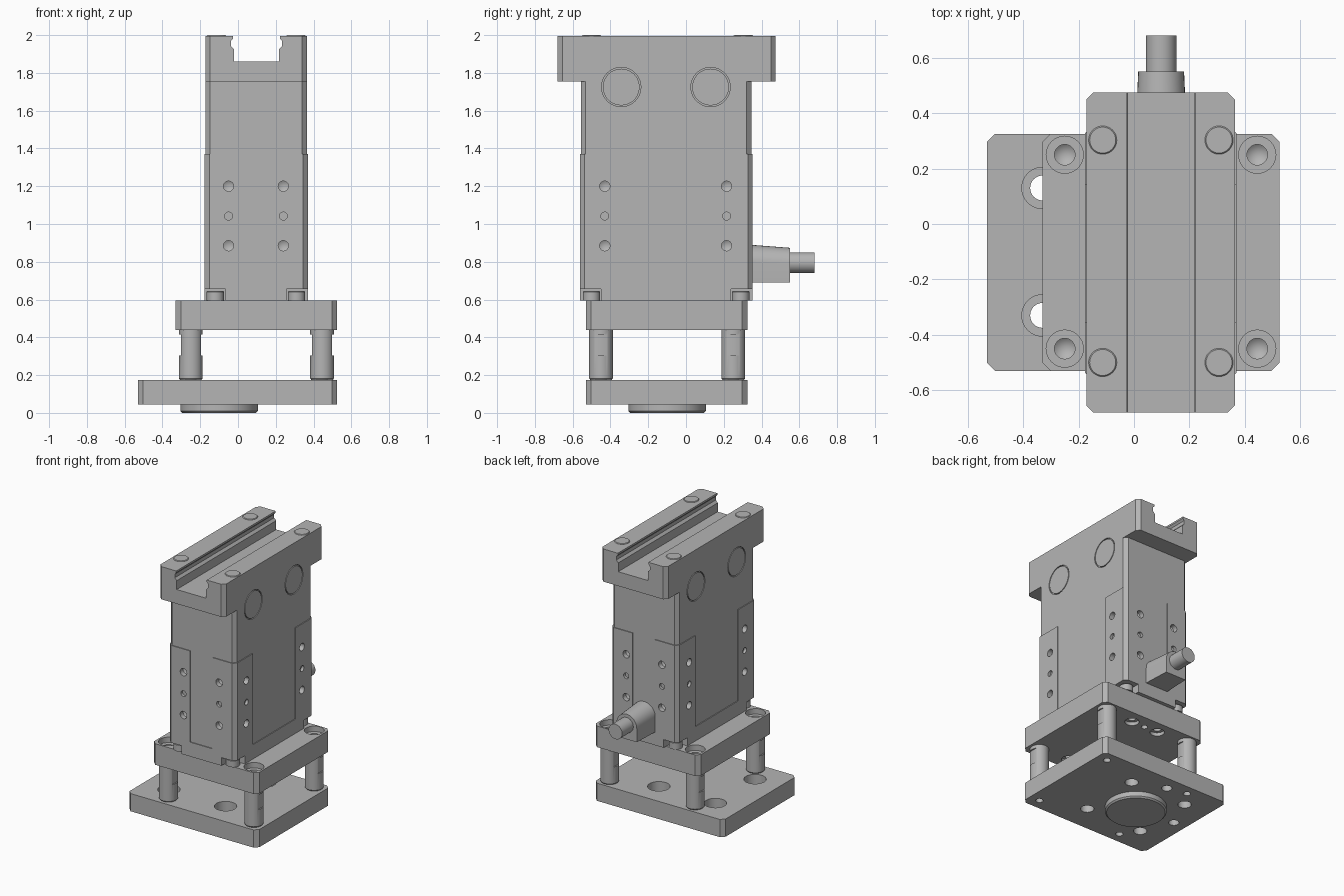
import bpy, bmesh, math
from mathutils import Matrix, Vector

cube = bpy.data.objects.get("Cube")
if cube:
    bpy.data.objects.remove(cube, do_unlink=True)

grey = bpy.data.materials.new("machined grey")
grey.use_nodes = True
grey.diffuse_color = (0.46, 0.46, 0.46, 1)
grey.node_tree.nodes["Principled BSDF"].inputs["Base Color"].default_value = grey.diffuse_color

UP, DOWN = Vector((0, 0, 1)), Vector((0, 0, -1))
FRONT, BACK = Vector((0, -1, 0)), Vector((0, 1, 0))
RIGHT, LEFT = Vector((-1, 0, 0)), Vector((1, 0, 0))


def make(name, bm):
    """Turn a bmesh into a shaded object."""
    bmesh.ops.recalc_face_normals(bm, faces=bm.faces)
    mesh = bpy.data.meshes.new(name)
    bm.to_mesh(mesh)
    bm.free()
    mesh.materials.append(grey)
    obj = bpy.data.objects.new(name, mesh)
    bpy.context.collection.objects.link(obj)
    mesh.shade_smooth()
    mesh.set_sharp_from_angle(angle=math.radians(30))
    return obj


def lathe(bm, profile, loc, axis=UP, ring=False, steps=32):
    """Revolve (radius, height) points about an axis through loc."""
    part = bmesh.new()
    vs = [part.verts.new((r, 0, h)) for r, h in profile]
    pairs = list(zip(vs, vs[1:])) + ([(vs[-1], vs[0])] if ring else [])
    edges = [part.edges.new(p) for p in pairs]
    bmesh.ops.spin(part, geom=vs + edges, cent=(0, 0, 0), axis=(0, 0, 1),
                   angle=math.tau, steps=steps)
    bmesh.ops.remove_doubles(part, verts=part.verts, dist=0.0003)
    part.transform(Matrix.Translation(loc) @ axis.to_track_quat('Z', 'Y').to_matrix().to_4x4())
    bmesh.ops.recalc_face_normals(part, faces=part.faces)
    add(bm, part)


def add(bm, part):
    temp = bpy.data.meshes.new("temp")
    part.to_mesh(temp)
    part.free()
    bm.from_mesh(temp)
    bpy.data.meshes.remove(temp)


def loft(bm, start, end):
    """Bridge two matching outlines and cap them."""
    a = [bm.verts.new(p) for p in start]
    b = [bm.verts.new(p) for p in end]
    n = len(a)
    bm.faces.new(a[::-1])
    bm.faces.new(b)
    for i in range(n):
        j = (i + 1) % n
        bm.faces.new((a[i], a[j], b[j], b[i]))


def box(bm, x0, x1, y0, y1, z0, z1, c=0.0):
    """Box with optional chamfered upright corners."""
    if c:
        pts = [(x0 + c, y0), (x1 - c, y0), (x1, y0 + c), (x1, y1 - c),
               (x1 - c, y1), (x0 + c, y1), (x0, y1 - c), (x0, y0 + c)]
    else:
        pts = [(x0, y0), (x1, y0), (x1, y1), (x0, y1)]
    loft(bm, [(*p, z0) for p in pts], [(*p, z1) for p in pts])


def plate(name, *dims):
    bm = bmesh.new()
    box(bm, *dims)
    return make(name, bm)


def cut(obj, bm):
    """Subtract the bmesh from obj and bake the result."""
    cutter = make("cutter", bm)
    mod = obj.modifiers.new("cut", 'BOOLEAN')
    mod.operation, mod.solver, mod.object = 'DIFFERENCE', 'EXACT', cutter
    deps = bpy.context.evaluated_depsgraph_get()
    mesh = bpy.data.meshes.new_from_object(obj.evaluated_get(deps))
    obj.modifiers.clear()
    obj.data = mesh
    bpy.data.objects.remove(cutter, do_unlink=True)
    mesh.shade_smooth()
    mesh.set_sharp_from_angle(angle=math.radians(30))


def hole(bm, loc, axis, r, depth, tip=0.0, bore=0.0, bore_depth=0.0):
    """Drill cutter: optional counterbore, shaft, conical tip."""
    top = max(r, bore)
    prof = [(0, 0.02), (top, 0.02)]
    if bore:
        prof += [(bore, -bore_depth), (r, -bore_depth)]
    else:
        prof += [(r, -depth / 2)]
    lathe(bm, prof + [(r, -depth), (0, -depth - tip)], loc, axis)


POSTS = [(x, y) for x in (-0.25, 0.445) for y in (-0.45, 0.25)]

# Base plate with mounting holes and locating boss
base = plate("base_plate", -0.53, 0.525, -0.53, 0.325, 0.045, 0.175, 0.028)
bm = bmesh.new()
for x in (-0.33, 0.13):
    for y in (-0.33, 0.13):
        hole(bm, (x, y, 0.175), UP, 0.045, 0.16, bore=0.075, bore_depth=0.07)
for x, y in ((-0.1, 0.22), (-0.43, -0.1)):
    hole(bm, (x, y, 0.045), DOWN, 0.035, 0.05)
for x, y in POSTS:
    hole(bm, (x, y, 0.045), DOWN, 0.025, 0.05, tip=0.015)
cut(base, bm)

bm = bmesh.new()
lathe(bm, [(0, 0), (0.195, 0), (0.205, 0.01), (0.205, 0.045), (0, 0.045)],
      (-0.1, -0.1, 0), steps=64)
make("locating_boss", bm)

# Four posts with spanner flats
for i, (x, y) in enumerate(POSTS):
    bm = bmesh.new()
    lathe(bm, [(0, 0), (0.057, 0), (0.063, 0.008), (0.063, 0.265), (0, 0.265)], (x, y, 0.175))
    post = make(f"post_{i + 1}", bm)
    bm = bmesh.new()
    for s in (-1, 1):
        a, b = sorted((x + s * 0.053, x + s * 0.1))
        box(bm, a, b, y - 0.1, y + 0.1, 0.305, 0.415)
    cut(post, bm)

# Upper plate with counterbored screws
upper = plate("upper_plate", -0.33, 0.525, -0.53, 0.325, 0.44, 0.595, 0.028)
bm = bmesh.new()
for x, y in POSTS:
    hole(bm, (x, y, 0.595), UP, 0.037, 0.09, tip=0.03, bore=0.067, bore_depth=0.04)
for y in (-0.43, 0.225):
    for x in (-0.012, 0.207):
        hole(bm, (x, y, 0.44), DOWN, 0.026, 0.06, tip=0.015, bore=0.048, bore_depth=0.025)
    hole(bm, (0.098, y, 0.44), DOWN, 0.022, 0.03)
cut(upper, bm)

# Lower housing: corner notches, recessed centre panels, threaded holes
X0, X1, Y0, Y1 = -0.177, 0.37, -0.562, 0.352
lower = plate("lower_housing", X0, X1, Y0, Y1, 0.595, 1.37, 0.025)
bm = bmesh.new()
for xa, xb in ((X0 - 0.05, -0.065), (0.258, X1 + 0.05)):
    for ya, yb in ((Y0 - 0.05, -0.45), (0.238, Y1 + 0.05)):
        box(bm, xa, xb, ya, yb, 0.55, 0.655)
cut(lower, bm)

bm = bmesh.new()
d = 0.006
for ya, yb in ((Y0 - 0.05, Y0 + d), (Y1 - d, Y1 + 0.05)):
    box(bm, 0.005, 0.187, ya, yb, 0.7, 1.45)
for xa, xb in ((X0 - 0.05, X0 + d), (X1 - d, X1 + 0.05)):
    box(bm, xa, xb, -0.353, 0.142, 0.7, 1.45)
cut(lower, bm)

bm = bmesh.new()
spots = [((x, y, 0), a) for x in (-0.05, 0.24) for y, a in ((Y0, FRONT), (Y1, BACK))]
spots += [((x, y, 0), a) for y in (-0.43, 0.215) for x, a in ((X0, RIGHT), (X1, LEFT))]
for (x, y, _), axis in spots:
    for z in (0.885, 1.2):
        hole(bm, (x, y, z), axis, 0.027, 0.035, tip=0.015)
    hole(bm, (x, y, 1.042), axis, 0.021, 0.02)
cut(lower, bm)

# Cap screws standing in the corner notches
bm = bmesh.new()
for x in (-0.12, 0.31):
    for y in (-0.5, 0.29):
        lathe(bm, [(0, 0), (0.046, 0), (0.046, 0.046), (0.042, 0.05), (0.022, 0.05),
                   (0.022, 0.03), (0, 0.03)], (x, y, 0.595))
make("cap_screws", bm)

# Upper housing and slotted head, sharing the round side covers
JX0, JX1, TOP = -0.172, 0.364, 1.995
housing = plate("upper_housing", JX0, JX1, -0.556, 0.346, 1.37, 1.755, 0.025)
head = plate("slotted_head", JX0, JX1, -0.68, 0.475, 1.755, TOP, 0.025)

half = [(0.12, 1.86), (0.12, 1.925), (0.136, 1.942), (0.136, 1.968),
        (0.124, 1.982), (0.124, 2.1)]
mid = 0.098
outline = [(mid + x, z) for x, z in half] + [(mid - x, z) for x, z in reversed(half)]
bm = bmesh.new()
loft(bm, [(x, -0.8, z) for x, z in outline], [(x, 0.6, z) for x, z in outline])
cut(head, bm)

for part in (housing, head):
    bm = bmesh.new()
    for x, axis in ((JX0, RIGHT), (JX1, LEFT)):
        for y in (-0.343, 0.13):
            lathe(bm, [(0.097, 0.02), (0.104, 0.02), (0.104, -0.01), (0.097, -0.01)],
                  (x, y, 1.725), axis, ring=True, steps=48)
    cut(part, bm)

# Round plugs on the head
bm = bmesh.new()
for x in (-0.113, 0.307):
    for y in (-0.5, 0.303):
        lathe(bm, [(0, -0.005), (0.051, -0.005), (0.051, 0.001), (0.047, 0.005), (0, 0.005)],
              (x, y, TOP))
make("head_plugs", bm)

# Cable connector: tapered rounded block and cable stub
arc = [(0.092 * math.cos(t), 0.108 + 0.092 * math.sin(t))
       for t in (math.pi * i / 16 for i in range(17))]
shape = [(-0.092, 0), (0.092, 0)] + arc
bm = bmesh.new()
loft(bm, [(mid + x, 0.34, 0.69 + z) for x, z in shape],
     [(mid + 0.9 * x, 0.55, 0.69 + 0.92 * z) for x, z in shape])
make("connector", bm)

bm = bmesh.new()
lathe(bm, [(0, 0), (0.055, 0), (0.055, 0.14), (0, 0.14)], (mid, 0.54, 0.795), BACK)
make("cable_stub", bm)
